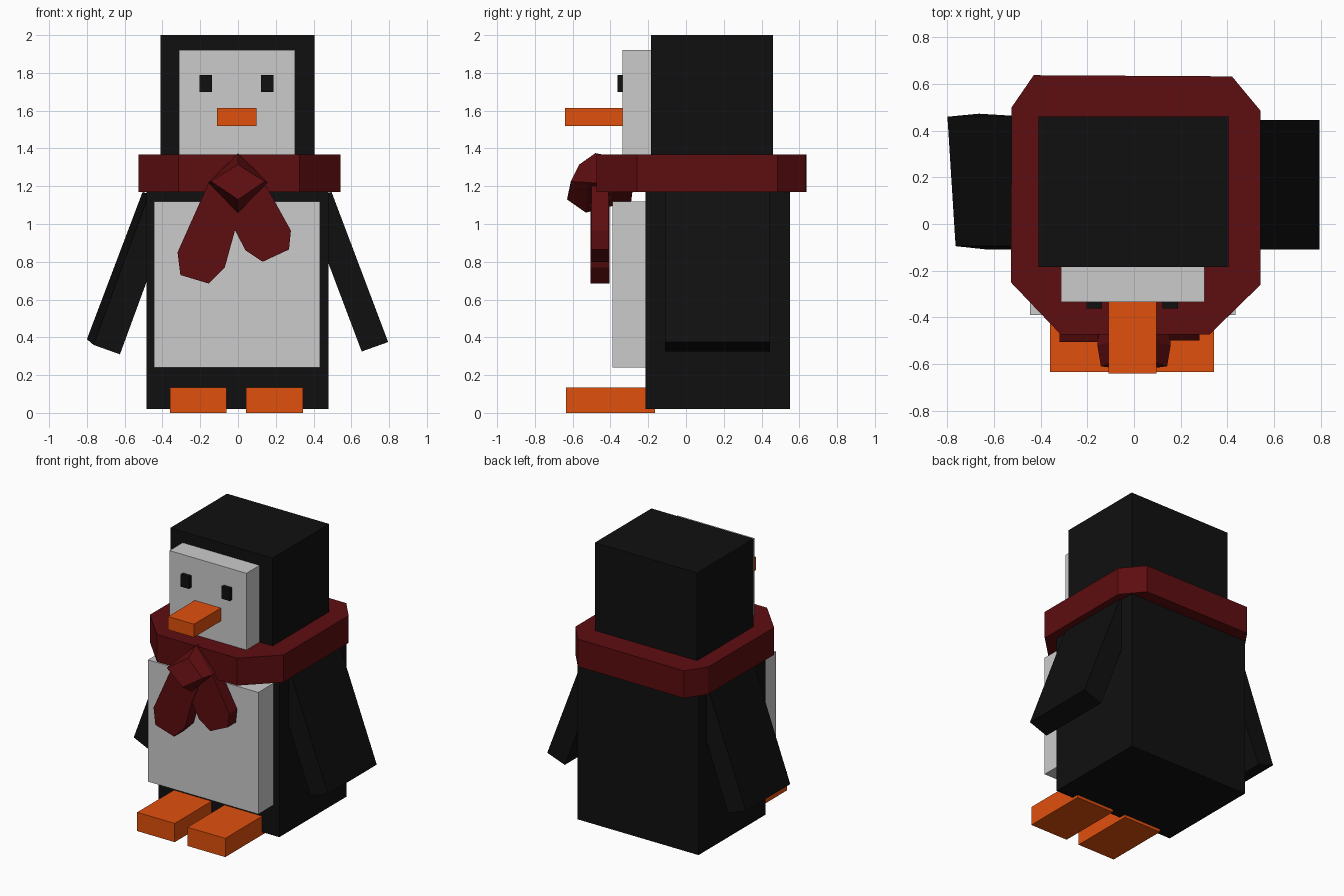
import bpy

if "Cube" in bpy.data.objects:
    bpy.data.objects.remove(bpy.data.objects["Cube"])


def material(name, color):
    m = bpy.data.materials.new(name)
    m.diffuse_color = (*color, 1)
    m.use_nodes = True
    m.node_tree.nodes["Principled BSDF"].inputs["Base Color"].default_value = m.diffuse_color
    return m


BLACK = material("black", (0.005, 0.005, 0.005))
ORANGE = material("orange", (0.75, 0.08, 0.004))
RED = material("dark_red", (0.11, 0.004, 0.005))


def loft(name, rings, mat=None):
    """Closed solid through rings that share one point count."""
    n = len(rings[0])
    verts = [p for ring in rings for p in ring]
    faces = [list(range(n)), list(range(len(verts) - n, len(verts)))]
    for k in range(len(rings) - 1):
        for i in range(n):
            a, b = k * n + i, k * n + (i + 1) % n
            faces.append((a, b, b + n, a + n))
    me = bpy.data.meshes.new(name)
    me.from_pydata(verts, [], faces)
    ob = bpy.data.objects.new(name, me)
    bpy.context.collection.objects.link(ob)
    if mat:
        me.materials.append(mat)
    bpy.context.view_layer.objects.active = ob
    bpy.ops.object.mode_set(mode='EDIT')
    bpy.ops.mesh.select_all(action='SELECT')
    bpy.ops.mesh.normals_make_consistent(inside=False)
    bpy.ops.object.mode_set(mode='OBJECT')
    return ob


def box(name, x, y, z, mat=None):
    ring = [(x[0], y[0]), (x[1], y[0]), (x[1], y[1]), (x[0], y[1])]
    return loft(name, [[(px, py, h) for px, py in ring] for h in z], mat)


def plate(name, outline, y, mat):
    """Front-view outline extruded along y."""
    return loft(name, [[(px, d, pz) for px, pz in outline] for d in y], mat)


# Body and head
box("body", (-0.485, 0.48), (-0.215, 0.55), (0.02, 1.25), BLACK)
box("head", (-0.41, 0.405), (-0.185, 0.46), (1.25, 2.0), BLACK)
box("belly", (-0.445, 0.435), (-0.39, -0.2), (0.24, 1.118))
box("face", (-0.312, 0.302), (-0.335, -0.17), (1.25, 1.92))

# Face details
box("beak", (-0.11, 0.097), (-0.64, -0.32), (1.52, 1.615), ORANGE)
for side, x in (("left", (-0.203, -0.138)), ("right", (0.122, 0.188))):
    box(side + "_eye", x, (-0.363, -0.32), (1.70, 1.788), BLACK)

# Feet
for side, x in (("left", (-0.36, -0.06)), ("right", (0.042, 0.343))):
    box(side + "_foot", x, (-0.635, -0.165), (0, 0.135), ORANGE)

# Flippers, the left one slightly twisted
plate("right_flipper", [(0.795, 0.375), (0.655, 0.325), (0.355, 1.12), (0.495, 1.17)],
      (-0.11, 0.445), BLACK)
loft("left_flipper", [
    [(-0.765, -0.095, 0.36), (-0.625, -0.11, 0.31), (-0.335, -0.11, 1.10), (-0.475, -0.095, 1.15)],
    [(-0.80, 0.46, 0.39), (-0.665, 0.473, 0.34), (-0.37, 0.455, 1.12), (-0.505, 0.46, 1.17)],
], BLACK)

# Scarf band
band = [(-0.43, 0.638), (0.42, 0.633), (0.543, 0.485), (0.543, -0.26),
        (0.325, -0.473), (-0.315, -0.473), (-0.528, -0.25), (-0.525, 0.50)]
loft("scarf_band", [[(x, y, z) for x, y in band] for z in (1.17, 1.367)], RED)

# Scarf tails
plate("scarf_tail_long", [(-0.155, 1.22), (-0.32, 0.85), (-0.305, 0.73), (-0.155, 0.685),
                          (-0.07, 0.77), (-0.015, 0.97), (0.07, 1.18)], (-0.505, -0.405), RED)
plate("scarf_tail_short", [(0.15, 1.2), (0.28, 0.965), (0.27, 0.865), (0.13, 0.80),
                           (0.04, 0.86), (-0.015, 0.965), (-0.09, 1.16)], (-0.5, -0.41), RED)


# Scarf knot: diamond rings from back to front
def diamond(half, top, mid, low):
    return [(0, *top), (-half, *mid), (0, *low), (half, *mid)]


loft("scarf_knot", [
    diamond(0.14, (-0.40, 1.36), (-0.28, 1.2), (-0.29, 1.12)),
    diamond(0.157, (-0.48, 1.375), (-0.52, 1.22), (-0.53, 1.06)),
    diamond(0.142, (-0.565, 1.315), (-0.61, 1.225), (-0.63, 1.13)),
], RED)
